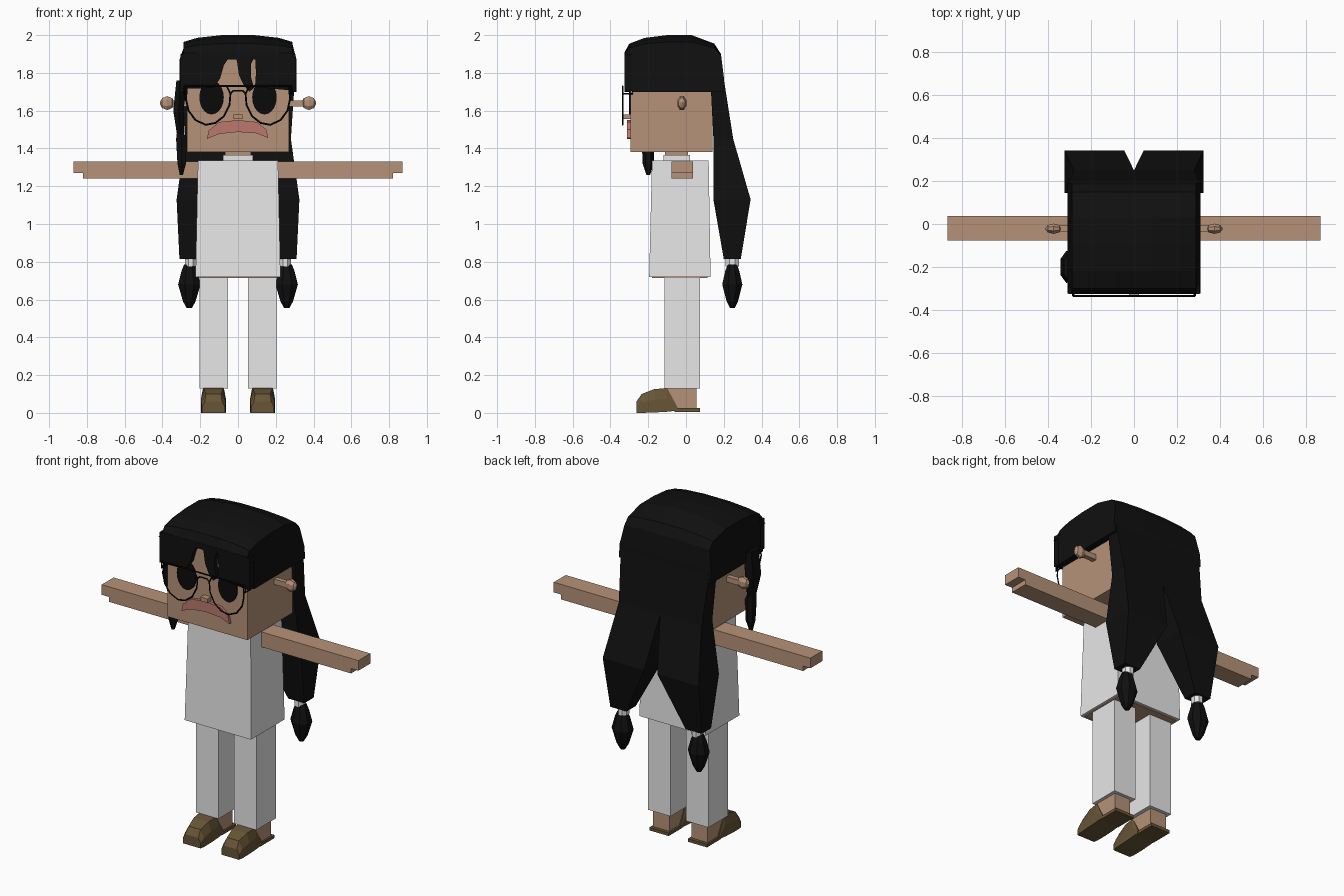
import bpy
import bmesh
from math import cos, sin, pi

cube = bpy.data.objects.get("Cube")
if cube:
    bpy.data.objects.remove(cube, do_unlink=True)


def material(name, r, g, b):
    m = bpy.data.materials.new(name)
    m.use_nodes = True
    m.diffuse_color = (r, g, b, 1)
    m.node_tree.nodes["Principled BSDF"].inputs["Base Color"].default_value = (r, g, b, 1)
    return m


SKIN = material("warm skin", .47, .29, .19)
WHITE = material("soft white cloth", .8, .8, .8)
HAIR = material("black hair", .005, .005, .005)
BLACK = material("black", .003, .003, .003)
SHOE = material("brown leather", .135, .09, .037)
LIPS = material("dusty pink", .5, .19, .16)


def loft(name, rings, mat):
    """Join matching rings of points into a capped solid."""
    bm = bmesh.new()
    loops = [[bm.verts.new(p) for p in ring] for ring in rings]
    n = len(loops[0])
    for a, b in zip(loops, loops[1:]):
        for i in range(n):
            j = (i + 1) % n
            bm.faces.new((a[i], a[j], b[j], b[i]))
    bm.faces.new(loops[0][::-1])
    bm.faces.new(loops[-1])
    bmesh.ops.recalc_face_normals(bm, faces=bm.faces)
    me = bpy.data.meshes.new(name)
    bm.to_mesh(me)
    bm.free()
    me.materials.append(mat)
    ob = bpy.data.objects.new(name, me)
    bpy.context.collection.objects.link(ob)
    return ob


def rect(x0, x1, y0, y1, z):
    return [(x0, y0, z), (x1, y0, z), (x1, y1, z), (x0, y1, z)]


def box(name, x0, x1, y0, y1, z0, z1, mat):
    return loft(name, [rect(x0, x1, y0, y1, z0), rect(x0, x1, y0, y1, z1)], mat)


def prism(name, pts, y0, y1, mat):
    """Front outline in x and z, extruded in depth."""
    return loft(name, [[(x, y, z) for x, z in pts] for y in (y0, y1)], mat)


def oval(cx, cy, z, rx, ry, n=8):
    return [(cx + rx * cos((i + .5) * 2 * pi / n), cy + ry * sin((i + .5) * 2 * pi / n), z)
            for i in range(n)]


def wire(name, pts, closed=False):
    cu = bpy.data.curves.new(name, 'CURVE')
    cu.dimensions = '3D'
    cu.bevel_depth = .005
    cu.bevel_resolution = 0
    sp = cu.splines.new('POLY')
    sp.points.add(len(pts) - 1)
    for p, co in zip(sp.points, pts):
        p.co = (*co, 1)
    sp.use_cyclic_u = closed
    cu.materials.append(BLACK)
    bpy.context.collection.objects.link(bpy.data.objects.new(name, cu))


# Torso, neck and head
loft("shirt", [rect(-.225, .225, -.195, .13, .72), rect(-.212, .212, -.18, .12, 1.335)], WHITE)
box("waist_underside", -.21, .21, -.18, .115, .715, .73, SKIN)
box("collar", -.08, .08, -.12, .02, 1.32, 1.365, WHITE)
box("neck", -.07, .07, -.11, .01, 1.3, 1.4, SKIN)
box("head", -.27, .27, -.295, .14, 1.38, 1.9, SKIN)

# Face
box("nose", -.024, .024, -.33, -.29, 1.555, 1.58, SKIN)
prism("lips", [(-.165, 1.45), (-.1, 1.477), (0, 1.487), (.1, 1.48), (.16, 1.455),
               (.15, 1.5), (.1, 1.54), (0, 1.55), (-.1, 1.54), (-.155, 1.495)],
      -.312, -.29, LIPS)

# Glasses top bar and bridge
wire("glasses_bar", [(-.285, -.335, 1.73), (.285, -.335, 1.73)])
wire("glasses_bridge", [(-.04, -.335, 1.69), (-.025, -.335, 1.705),
                        (.025, -.335, 1.705), (.04, -.335, 1.69)])

# Parts on both sides
for side, s in (("left", 1), ("right", -1)):
    eye = [(s * .14 + .065 * cos(a * pi / 10), 1.67 + .09 * sin(a * pi / 10)) for a in range(20)]
    prism(side + "_eye", eye, -.301, -.293, BLACK)

    lens = [(.27, 1.73), (.275, 1.66), (.262, 1.6), (.225, 1.55), (.17, 1.525),
            (.12, 1.535), (.075, 1.57), (.045, 1.63), (.04, 1.69), (.06, 1.73)]
    wire(side + "_lens_rim", [(s * x, -.335, z) for x, z in lens], True)
    wire(side + "_temple", [(s * .283, -.335, 1.73), (s * .283, -.335, 1.69), (s * .283, -.28, 1.69)])

    # Ear on a short stalk
    box(side + "_ear_stalk", s * .26, s * .35, -.035, -.005, 1.622, 1.655, SKIN)
    ear = [(s * (.375 + .038 * cos(t * pi / 6)), .026 * sin(t * pi / 6), .04 * sin(t * pi / 6))
           for t in (5.7, 4.5, 3, 1.5, .3)]
    loft(side + "_ear", [[(x, -.022 + ry * cos((i + .5) * pi / 4), 1.64 + rz * sin((i + .5) * pi / 4))
                          for i in range(8)] for x, ry, rz in ear], SKIN)

    # Arm with a shorter lower half
    box(side + "_arm", s * .2, s * .87, -.077, .038, 1.27, 1.332, SKIN)
    box(side + "_arm_lower", s * .2, s * .82, -.077, .038, 1.24, 1.27, SKIN)

    # Leg, ankle and shoe
    box(side + "_trouser_leg", s * .052, s * .205, -.115, .075, .13, .73, WHITE)
    box(side + "_ankle", s * .075, s * .185, -.1, .055, .02, .14, SKIN)
    box(side + "_sole", s * .065, s * .195, -.06, .075, .006, .025, SHOE)
    c = s * .13
    shoe = [(-.262, 0, .06, .06, .045), (-.235, 0, .1, .064, .04), (-.17, .002, .125, .066, .05),
            (-.1, .006, .132, .066, .055), (-.045, .012, .03, .066, .062)]
    loft(side + "_shoe", [[(c - w, y, z0), (c + w, y, z0), (c + w, y, z0 + (z1 - z0) * .55),
                           (c + t, y, z1), (c - t, y, z1), (c - w, y, z0 + (z1 - z0) * .55)]
                          for y, z0, z1, w, t in shoe], SHOE)

    # Back hair lobe, tie and tail
    lobe = [(.2, .31, .2, .29, .815), (.045, .325, .145, .342, 1.13), (0, .28, .145, .25, 1.45),
            (0, .3, .13, .203, 1.75)]
    loft(side + "_back_hair", [rect(s * a, s * b, y0, y1, z) for a, b, y0, y1, z in lobe], HAIR)
    loft(side + "_hair_tie", [oval(s * .25, .245, z, .032, .038) for z in (.775, .825)], WHITE)
    tail = [(.555, .015), (.59, .036), (.68, .064), (.75, .045), (.785, .03)]
    loft(side + "_hair_tail", [oval(s * .258, .245, z, r, r * .9) for z, r in tail], HAIR)

# Hair cap: a side profile swept across the head, lower towards the sides
profile = [(-.285, 1.7), (-.285, 1.87), (-.325, 1.87), (-.325, 1.91), (-.3, 1.955), (-.22, 1.985),
           (-.1, 2), (.03, 2), (.15, 1.955), (.185, 1.9), (.2, 1.78), (.207, 1.7)]


def cap_point(t, drop, y, z):
    width = .31 if z < 1.9 else .288
    return (t * width, y, z if z < 1.88 else 1.88 + (z - 1.88) * drop)


loft("hair_cap", [[cap_point(t, drop, y, z) for y, z in profile]
                  for t, drop in ((-1, .7), (-.75, .88), (-.3, 1), (.3, 1), (.75, .88), (1, .7))], HAIR)

# Fringe in three locks
prism("fringe_right", [(-.305, 1.715), (-.13, 1.72), (-.095, 1.77), (-.075, 1.84), (-.045, 1.885),
                       (-.045, 1.9), (-.305, 1.9)], -.326, -.28, HAIR)
prism("fringe_middle", [(-.02, 1.9), (-.005, 1.86), (.005, 1.79), (.03, 1.735), (.06, 1.7), (.085, 1.72),
                        (.068, 1.78), (.07, 1.85), (.095, 1.9)], -.326, -.28, HAIR)
prism("fringe_left", [(.09, 1.9), (.095, 1.8), (.09, 1.725), (.305, 1.705), (.305, 1.9)],
      -.326, -.28, HAIR)
prism("fringe_root", [(-.288, 1.885), (.288, 1.885), (.288, 1.905), (-.288, 1.905)], -.326, -.28, HAIR)

# Loose strand in front of the right ear
strand = [(-.3, 1.76, .03, .07), (-.315, 1.6, .032, .075), (-.305, 1.48, .022, .035),
          (-.3, 1.45, .032, .034), (-.298, 1.32, .026, .03), (-.3, 1.26, .01, .01)]
loft("side_strand", [oval(x, -.2, z, rx, ry, 6) for x, z, rx, ry in strand], HAIR)
